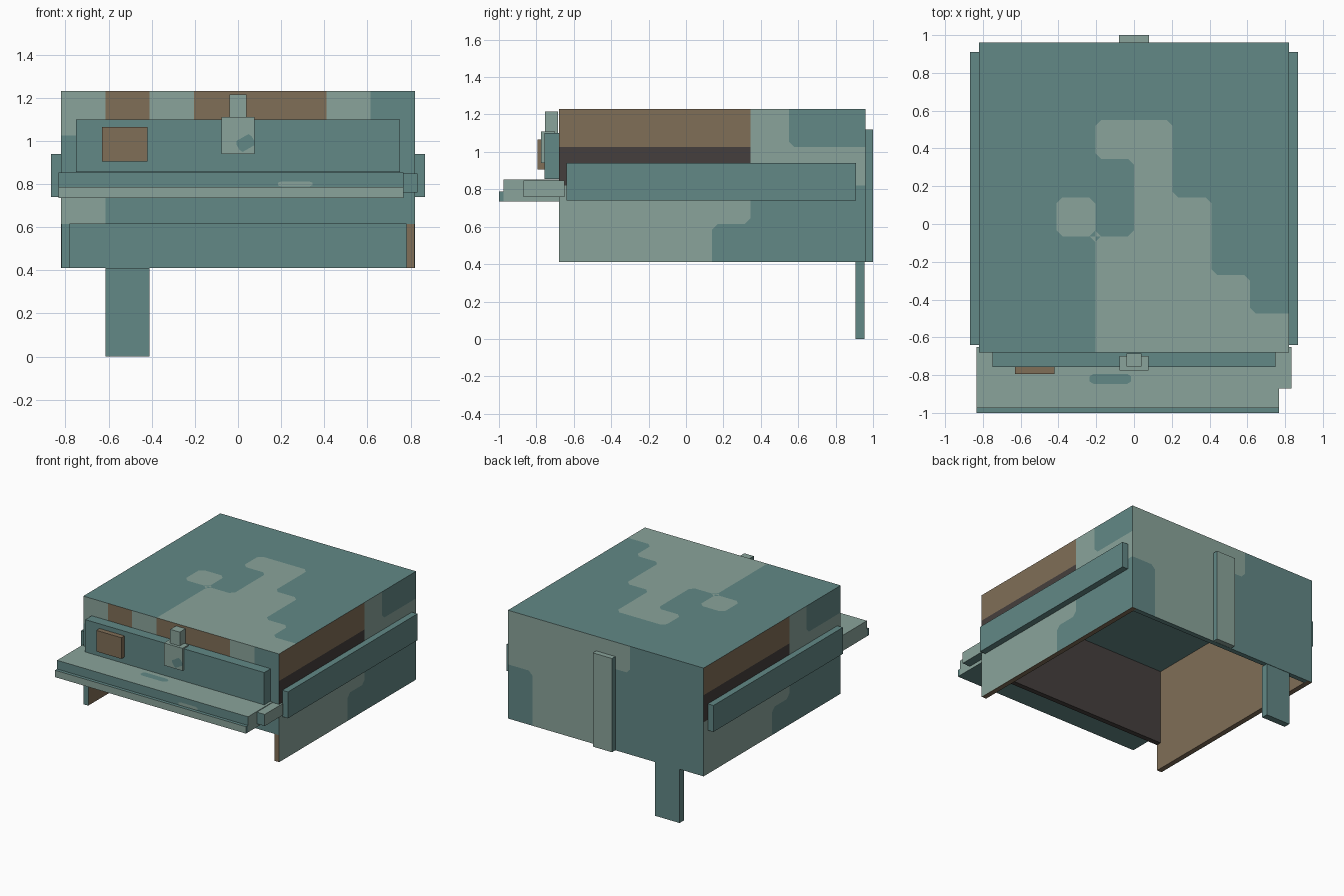
import bpy, bmesh
from mathutils import Vector

if "Cube" in bpy.data.objects:
    bpy.data.objects.remove(bpy.data.objects["Cube"])


# Materials: one per flat colour, picked by letter
def linear(c):
    c /= 255
    return c / 12.92 if c < 0.04 else ((c + 0.055) / 1.055) ** 2.4


def material(name, *rgb):
    mat = bpy.data.materials.new(name)
    mat.use_nodes = True
    colour = [linear(c) for c in rgb] + [1]
    mat.diffuse_color = colour
    mat.node_tree.nodes["Principled BSDF"].inputs["Base Color"].default_value = colour
    return mat


LETTERS = "TSBD"
MATERIALS = [
    material("teal", 98, 136, 134),
    material("sage", 138, 164, 155),
    material("brown", 128, 110, 87),
    material("charcoal", 69, 63, 61),
]


def finish(name, bm):
    mesh = bpy.data.meshes.new(name)
    bm.to_mesh(mesh)
    bm.free()
    for mat in MATERIALS:
        mesh.materials.append(mat)
    obj = bpy.data.objects.new(name, mesh)
    bpy.context.collection.objects.link(obj)
    return obj


# Box from x, y and z ranges; sides maps a direction such as "+z" to a colour
def box(name, x, y, z, colour, sides={}):
    bm = bmesh.new()
    bmesh.ops.create_cube(bm, size=1)
    for v in bm.verts:
        v.co = [(a + b) / 2 + t * (b - a) for (a, b), t in zip((x, y, z), v.co)]
    bm.normal_update()
    for f in bm.faces:
        axis = max(range(3), key=lambda i: abs(f.normal[i]))
        key = ("+" if f.normal[axis] > 0 else "-") + "xyz"[axis]
        f.material_index = LETTERS.index(sides.get(key, colour))
    return finish(name, bm)


# Flat patterned sheet of square cells; pattern corners are chamfered
CELL = 0.205
CUT = 0.15


def panel(name, origin, right, down, rows):
    bm = bmesh.new()
    origin, right, down = Vector(origin), Vector(right) * CELL, Vector(down) * CELL

    def at(r, c, default):
        inside = 0 <= r < len(rows) and 0 <= c < len(rows[0])
        return rows[r][c] if inside else default

    def face(points, letter):
        verts = [bm.verts.new(origin + right * c + down * r) for r, c in points]
        bm.faces.new(verts).material_index = LETTERS.index(letter)

    for r, row in enumerate(rows):
        for c, own in enumerate(row):
            outline = []
            # Corners run counter-clockwise: top left, bottom left, bottom right, top right
            for i, j in ((0, 0), (1, 0), (1, 1), (0, 1)):
                beside = at(r, c + 2 * j - 1, own)
                above = at(r + 2 * i - 1, c, own)
                corner = (r + i, c + j)
                along_c = (r + i, c + j + CUT * (1 - 2 * j))
                along_r = (r + i + CUT * (1 - 2 * i), c + j)
                ends = [along_c, along_r] if i == j else [along_r, along_c]
                outline += ends
                face([ends[0], corner, ends[1]], beside if beside == above else own)
            face(outline, own)
    bmesh.ops.remove_doubles(bm, verts=bm.verts, dist=0.0005)
    return finish(name, bm)


# Small painted patch with clipped corners, spanned by two axis vectors
def patch(name, centre, u, v, letter):
    bm = bmesh.new()
    centre, u, v = Vector(centre), Vector(u), Vector(v)
    ring = ((1, -.5), (1, .5), (.8, 1), (-.8, 1), (-1, .5), (-1, -.5), (-.8, -1), (.8, -1))
    f = bm.faces.new([bm.verts.new(centre + u * a + v * b) for a, b in ring])
    f.material_index = LETTERS.index(letter)
    return finish(name, bm)


# Patterned outer skin of the body
W, FRONT, BACK, LOW, TOP = 0.82, -0.68, 0.96, 0.41, 1.23
DOWN = (0, 0, -1)
side_rows = ["BBBBBSTT", "DDDDDSSS", "SSSSSTTT", "SSSSTTTT"]
panel("roof_skin", (-W, BACK, TOP), (1, 0, 0), (0, -1, 0),
      ["TTTTTTTT", "TTTTTTTT", "TTTSSTTT", "TTTTSTTT",
       "TTSTSSTT", "TTTSSSTT", "TTTSSSST", "TTTSSSSS"])
panel("left_skin", (W, FRONT, TOP), (0, 1, 0), DOWN, side_rows)
panel("right_skin", (-W, BACK, TOP), (0, -1, 0), DOWN, side_rows)
panel("back_skin", (W, BACK, TOP), (-1, 0, 0), DOWN,
      ["SSSSSTTT", "SSSSTTTT", "TSSSTTTT", "TSSSTTTT"])
panel("front_skin", (-W, FRONT, TOP), (1, 0, 0), DOWN,
      ["SBSBBBST", "TTTTTTTT", "STTTTTTT"])

# Inner walls of the open-bottomed body, just inside the skin
GAP, WALL = 0.002, 0.04
inner = (-W + WALL, W - WALL)
length = (FRONT + GAP, BACK - GAP)
box("left_wall", (W - WALL, W - GAP), length, (LOW, TOP - GAP), "B")
box("right_wall", (-W + GAP, -W + WALL), length, (LOW, TOP - GAP), "B", {"-y": "T"})
box("back_wall", inner, (BACK - WALL, BACK - GAP), (LOW, TOP - GAP), "T")
box("front_wall", inner, (FRONT + GAP, FRONT + WALL), (TOP - 3 * CELL, TOP - GAP), "D")
box("ceiling", inner, (FRONT + WALL, BACK - WALL), (TOP - WALL, TOP - GAP), "T")

# Side rails
for name, s in (("left_rail", 1), ("right_rail", -1)):
    box(name, sorted((s * W, s * 0.867)), (-0.64, 0.91), (0.74, 0.94), "T")

# Rear leg and rear upright
box("rear_leg", (-0.615, -0.41), (0.905, 0.955), (0, LOW), "T")
box("rear_upright", (-0.08, 0.08), (BACK, 1), (LOW, 1.12), "S", {"+x": "T", "-x": "T"})

# Front board with its fittings
box("front_board", (-0.75, 0.75), (-0.757, FRONT), (0.855, 1.1), "T")
box("front_block", (-0.63, -0.42), (-0.795, -0.75), (0.905, 1.065), "B")
box("latch_plate", (-0.077, 0.077), (-0.775, -0.7), (0.94, 1.11), "S")
box("latch_post", (-0.04, 0.04), (-0.754, -0.685), (1.0, 1.215), "S", {"-x": "T"})
patch("latch_mark", (0.035, -0.777, 0.99), (0.035, 0, 0.02), (-0.015, 0, 0.025), "T")

# Front shelf with lip and end block
box("shelf", (-0.833, 0.767), (-0.975, -0.65), (0.735, 0.853), "S", {"-y": "T", "-z": "T"})
box("shelf_lip", (-0.833, 0.767), (-1, -0.975), (0.735, 0.787), "T", {"-y": "S"})
box("shelf_end_block", (0.767, 0.833), (-0.87, -0.65), (0.76, 0.848), "S",
    {"-y": "T", "-z": "T"})
patch("shelf_top_mark", (-0.125, -0.82, 0.855), (0.11, 0, 0), (0, 0.027, 0), "T")
patch("shelf_front_mark", (0.265, -0.977, 0.8), (0.08, 0, 0), (0, 0, 0.012), "S")
